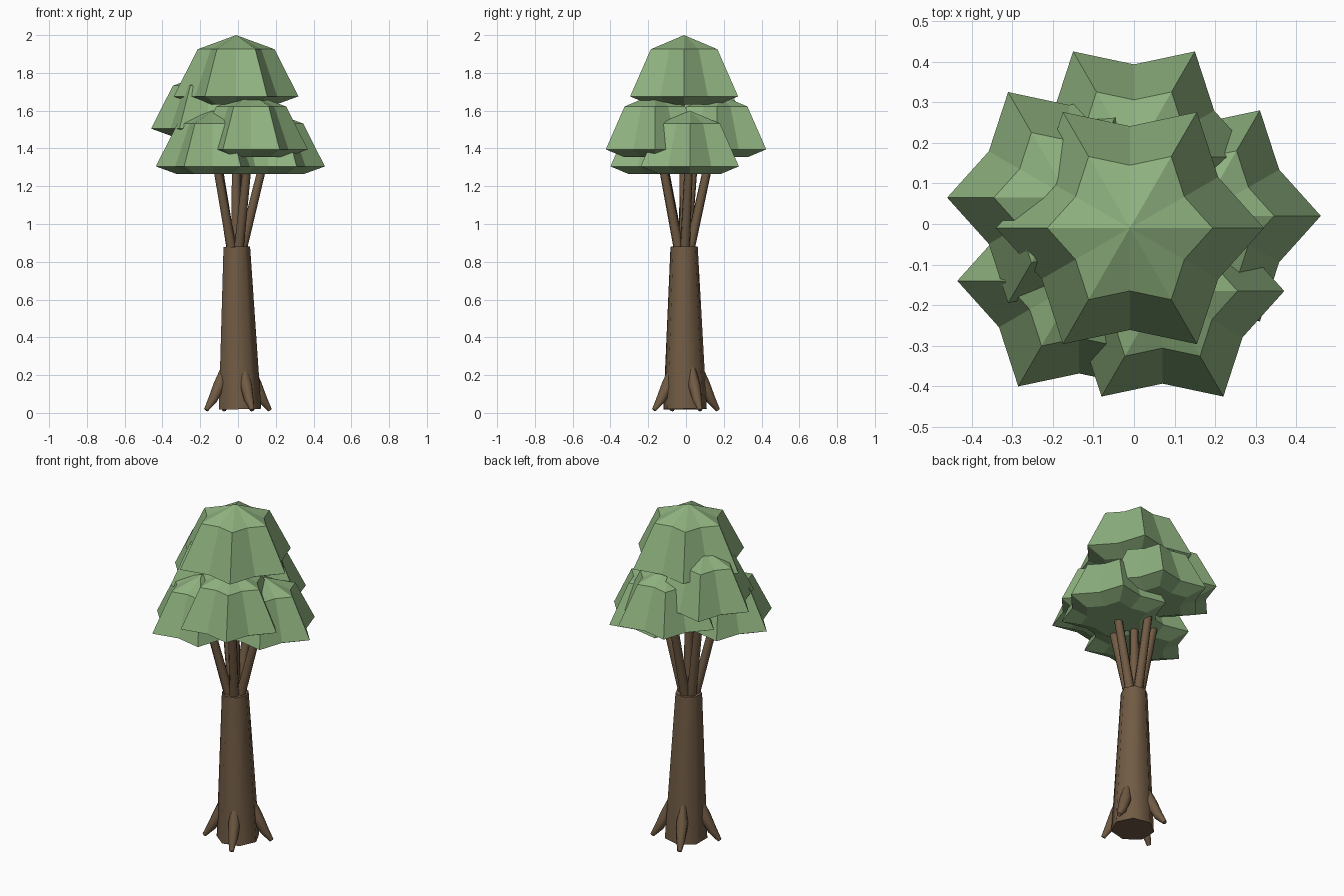
import bpy, bmesh, math
from mathutils import Vector

if "Cube" in bpy.data.objects:
    bpy.data.objects.remove(bpy.data.objects["Cube"])


def material(name, col):
    m = bpy.data.materials.new(name)
    m.diffuse_color = (*col, 1)
    m.use_nodes = True
    m.node_tree.nodes["Principled BSDF"].inputs["Base Color"].default_value = m.diffuse_color
    return m


leaf = material("leaf green", (0.27, 0.44, 0.21))
bark = material("bark brown", (0.165, 0.105, 0.058))


def loft(name, rings, mat, smooth=False, caps=True):
    """Skin a list of equal-length rings; one-point rings become fans."""
    bm = bmesh.new()
    vs = [[bm.verts.new(p) for p in r] for r in rings]
    for a, b in zip(vs, vs[1:]):
        n = max(len(a), len(b))
        for i in range(n):
            j = (i + 1) % n
            if len(a) == 1:
                bm.faces.new((a[0], b[j], b[i]))
            elif len(b) == 1:
                bm.faces.new((a[i], a[j], b[0]))
            else:
                bm.faces.new((a[i], a[j], b[j], b[i]))
    if caps:
        for r in (vs[0], vs[-1]):
            if len(r) > 2:
                bm.faces.new(r)
    bmesh.ops.recalc_face_normals(bm, faces=bm.faces)
    me = bpy.data.meshes.new(name)
    bm.to_mesh(me)
    bm.free()
    me.materials.append(mat)
    ob = bpy.data.objects.new(name, me)
    bpy.context.collection.objects.link(ob)
    if smooth:
        bpy.ops.object.select_all(action='DESELECT')
        ob.select_set(True)
        bpy.context.view_layer.objects.active = ob
        bpy.ops.object.shade_smooth_by_angle(angle=math.radians(60))
    return ob


def tube(name, pts, radii, sides, turn=0.0):
    """Tapered tube along a path."""
    pts = [Vector(p) for p in pts]
    rings = []
    for i, (p, r) in enumerate(zip(pts, radii)):
        d = (pts[min(i + 1, len(pts) - 1)] - pts[max(i - 1, 0)]).normalized()
        u = Vector((0, 1, 0)).cross(d).normalized()
        v = d.cross(u)
        rings.append([p + r * (math.cos(a) * u + math.sin(a) * v)
                      for a in (turn + math.tau * k / sides for k in range(sides))])
    return loft(name, rings, bark, smooth=True)


def star(c, r, z):
    """Six-pointed ring, tips alternating with valleys."""
    return [(c[0] + q * math.cos(k * math.pi / 6), c[1] + q * math.sin(k * math.pi / 6), z)
            for k in range(12) for q in [r if k % 2 == 0 else r * 0.76]]


# Leaf clusters: centre x, y, apex z, size
clusters = [
    ("top", -0.01, -0.01, 2.00, 1.10),
    ("right", 0.16, 0.02, 1.60, 1.0),
    ("front", 0.07, -0.165, 1.69, 1.0),
    ("back", 0.0, 0.165, 1.69, 1.0),
    ("left", -0.16, 0.065, 1.80, 1.0),
    ("front_left", -0.135, -0.14, 1.60, 1.0),
]
for name, x, y, z, s in clusters:
    c = (x, y)
    loft("leaves_" + name, [
        [(x, y, z)],
        star(c, 0.185 * s, z - 0.068 * s),
        star(c, 0.30 * s, z - 0.295 * s),
        star(c, 0.19 * s, z - 0.335 * s),
        [(x, y, z - 0.335 * s)],
    ], leaf)
    # Branch from the trunk top into the cluster
    base = (-0.01 + 0.12 * x, -0.01 + 0.12 * y, 0.82)
    tube("branch_" + name, [base, (x * 0.95, y * 0.95, z - 0.2)], [0.027, 0.022], 7)

# Trunk
tube("trunk", [(0.005, -0.005, 0.02), (-0.01, -0.01, 0.88)], [0.118, 0.074], 7)

# Roots
for k in range(4):
    a = math.radians(24 + 90 * k)
    path = [(0.07, 0.27), (0.105, 0.15), (0.145, 0.07), (0.185, 0.015)]
    tube(f"root_{k + 1}", [(r * math.cos(a), r * math.sin(a), z) for r, z in path],
         [0.012, 0.033, 0.026, 0.012], 7)
